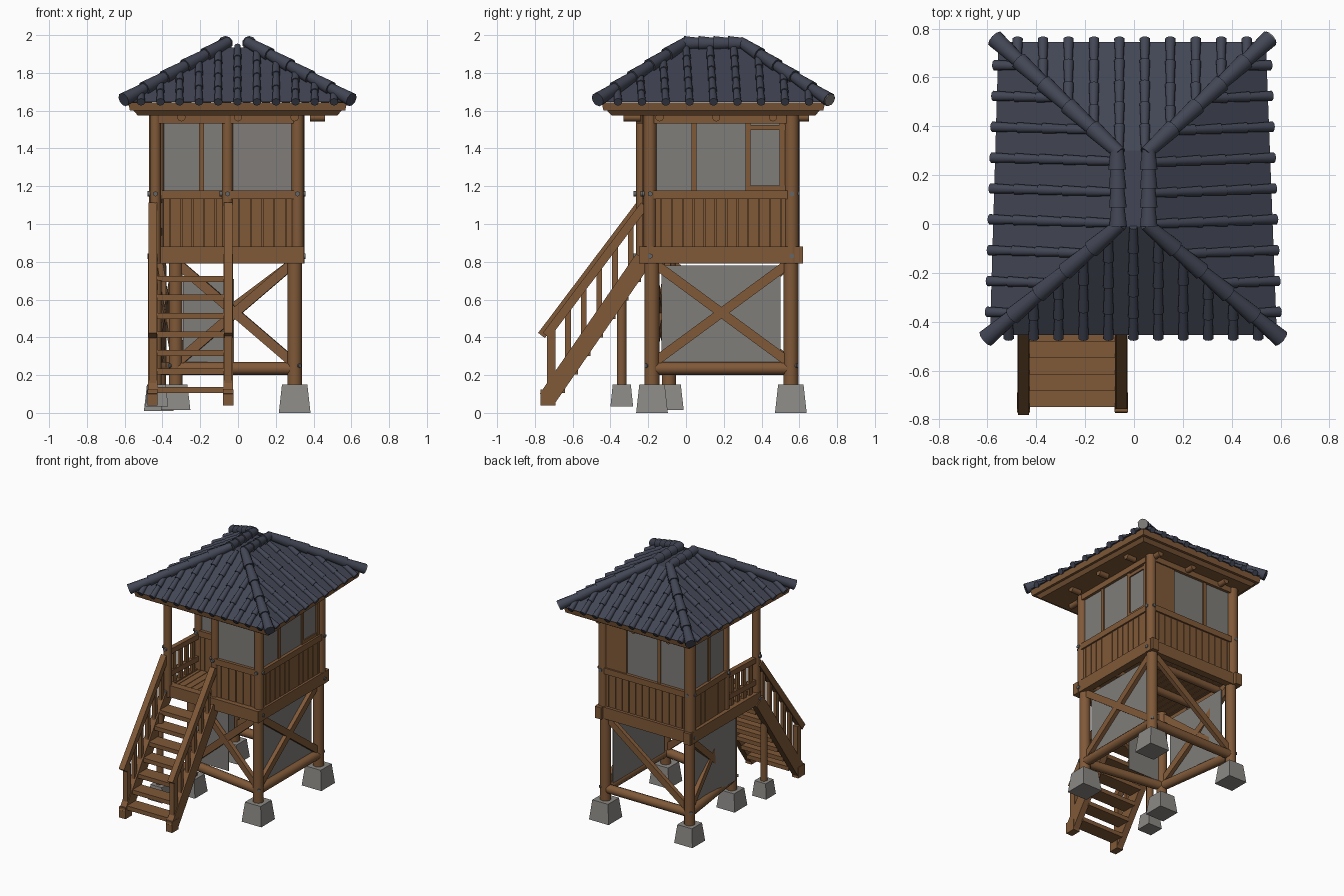
import bpy, bmesh, math
from mathutils import Vector, Matrix

if "Cube" in bpy.data.objects:
    bpy.data.objects.remove(bpy.data.objects["Cube"])


def material(name, rgb):
    m = bpy.data.materials.new(name)
    m.use_nodes = True
    m.diffuse_color = (*rgb, 1)
    m.node_tree.nodes["Principled BSDF"].inputs["Base Color"].default_value = (*rgb, 1)
    return m


WOOD = material("brown wood", (0.215, 0.1, 0.04))
SLATE = material("blue grey tile", (0.055, 0.062, 0.09))
STONE = material("grey stone", (0.26, 0.25, 0.235))
PANE = material("grey pane", (0.215, 0.205, 0.19))
IRON = material("bolt grey", (0.13, 0.13, 0.13))
parts = {}


def mesh(name, mat):
    if name not in parts:
        parts[name] = (bmesh.new(), mat)
    return parts[name][0]


def frame(a, b):
    # matrix whose z axis runs from a to b, with x kept level
    d = (b - a).normalized()
    side = Vector((1, 0, 0)) if abs(d.z) > 0.999 else d.cross(Vector((0, 0, 1))).normalized()
    up = d.cross(side)
    rot = Matrix((side, up, d)).transposed().to_4x4()
    return Matrix.Translation((a + b) / 2) @ rot


def beam(name, a, b, w, h, mat=WOOD):
    a, b = Vector(a), Vector(b)
    size = Matrix.Diagonal((w, h, (b - a).length, 1))
    bmesh.ops.create_cube(mesh(name, mat), size=1, matrix=frame(a, b) @ size)


def log(name, a, b, r1, r2=None, mat=WOOD, sides=10):
    a, b = Vector(a), Vector(b)
    geo = bmesh.ops.create_cone(mesh(name, mat), cap_ends=True, segments=sides, radius1=r1,
                                radius2=r2 or r1, depth=(b - a).length, matrix=frame(a, b))
    for f in {f for v in geo["verts"] for f in v.link_faces}:
        f.smooth = len(f.verts) == 4


def box(name, lo, hi, mat=WOOD):
    lo, hi = Vector(lo), Vector(hi)
    m = Matrix.Translation((lo + hi) / 2) @ Matrix.Diagonal((*(hi - lo), 1))
    bmesh.ops.create_cube(mesh(name, mat), size=1, matrix=m)


def frustum(name, low, high, mat):
    # closed solid between two four-cornered outlines
    bm = mesh(name, mat)
    lo = [bm.verts.new(p) for p in low]
    hi = [bm.verts.new(p) for p in high]
    bm.faces.new(lo[::-1])
    bm.faces.new(hi)
    for i in range(4):
        j = (i + 1) % 4
        bm.faces.new((lo[i], lo[j], hi[j], hi[i]))


def at(p, z):
    return Vector((p[0], p[1], z))


def mix(a, b, t):
    return Vector(a).lerp(Vector(b), t)


# Plan points of the tower
FR, BR, BL = (0.315, -0.19), (0.315, 0.56), (-0.43, 0.56)
PORCH, DOOR, INNER, SIDE = (-0.437, -0.235), (-0.055, -0.2), (-0.06, 0.12), (-0.42, 0.12)
FOOT_FR, FOOT_BR, FOOT_BL, FOOT_IN = (0.30, -0.18), (0.30, 0.555), (-0.42, 0.555), (-0.33, -0.09)

# Stone footings and lower posts
for p, s, r, low, top in [(FOOT_FR, 0.084, 0.04, 0, 0.82), (FOOT_BR, 0.084, 0.04, 0, 0.82),
                          (FOOT_BL, 0.078, 0.04, 0.01, 0.82), (FOOT_IN, 0.078, 0.038, 0.015, 0.82),
                          ((-0.43, -0.34), 0.06, 0.026, 0.035, 0.70)]:
    turn = Matrix.Translation((p[0], p[1], 0.075 + low / 2)) @ Matrix.Rotation(math.pi / 4, 4, "Z")
    bmesh.ops.create_cone(mesh("stone_footings", STONE), cap_ends=True, segments=4, radius1=s * 1.414,
                          radius2=s * 1.13, depth=0.15 - low, matrix=turn)
    log("lower_posts", at(p, 0.14), at(p, top), r)

# Cross braces, low rails and bolts; the back has a single diagonal
for a, b in [(FOOT_FR, FOOT_BR), (FOOT_BR, FOOT_BL), (FOOT_BL, FOOT_IN), (FOOT_IN, FOOT_FR)]:
    log("low_rails", at(a, 0.235), at(b, 0.235), 0.034)
    beam("cross_braces", at(a, 0.80), at(b, 0.26), 0.032, 0.05)
    if a != FOOT_BR:
        beam("cross_braces", at(a, 0.26), at(b, 0.80), 0.03, 0.05)
    c = Vector((0.0, 0.17, 0.25))
    out = (at(a, 0.25) - c).normalized() * 0.045
    log("lower_bolts", at(a, 0.25), at(a, 0.25) + out, 0.012, mat=IRON, sides=6)

# Panels behind the side braces and beside the stairs
box("lower_panels", (0.275, -0.13, 0.21), (0.281, 0.50, 0.78), PANE)
box("lower_panels", (-0.385, -0.06, 0.24), (-0.379, 0.50, 0.78), PANE)
box("lower_panels", (-0.29, -0.085, 0.26), (-0.02, -0.079, 0.71), PANE)

# Floor boards and floor beams
for i in range(14):
    x = -0.44 + i * 0.0545
    box("floor_boards", (x, -0.22, 0.835), (x + 0.05, 0.56, 0.87))
for y in (-0.12, 0.15, 0.42):
    log("floor_joists", (-0.45, y, 0.82), (0.33, y, 0.82), 0.03)
for a, b in [((0.32, -0.25), (0.32, 0.62)), ((-0.44, -0.25), (-0.44, 0.62)),
             ((-0.47, 0.57), (0.35, 0.57)), ((-0.47, -0.22), (0.35, -0.22))]:
    beam("floor_beams", at(a, 0.835), at(b, 0.835), 0.055, 0.09)

# Upper posts with bolts at the joints
for p, low, r in [(FR, 0.79, 0.034), (BR, 0.79, 0.038), (BL, 0.79, 0.042), (PORCH, 0.79, 0.03),
                  (DOOR, 0.79, 0.03), (SIDE, 0.79, 0.03), (INNER, 0.86, 0.026)]:
    log("upper_posts", at(p, low), at(p, 1.60), r)
    if p != INNER:
        sx = 1 if p[0] > 0 else -1
        sy = 1 if p[1] > 0.3 else -1
        for z in (0.83, 1.16):
            log("upper_bolts", (p[0], p[1], z), (p[0] + sx * 0.042, p[1], z), 0.014, mat=IRON, sides=6)
            log("upper_bolts", (p[0], p[1], z), (p[0], p[1] + sy * 0.042, z), 0.014, mat=IRON, sides=6)

# Walls: planks, sill, header, panes and mullions
for a, b, bars in [(DOOR, FR, []), (FR, BR, [0.31, 0.69]), (BR, BL, [0.26, 0.65]),
                   (BL, SIDE, [0.5]), (SIDE, INNER, [0.63]), (INNER, DOOR, [])]:
    length = (at(b, 0) - at(a, 0)).length
    n = round(length / 0.058)
    for i in range(n):
        p = mix(at(a, 0), at(b, 0), (i + 0.5) / n)
        beam("wall_planks", at(p, 0.87), at(p, 1.15), *((length / n - 0.005, 0.03) if abs(a[1] - b[1]) < 0.1
                                                       else (0.03, length / n - 0.005)))
    beam("wall_lining", at(a, 1.01), at(b, 1.01), 0.012, 0.27)
    beam("window_sills", at(a, 1.155), at(b, 1.155), 0.055, 0.046)
    beam("window_headers", at(a, 1.565), at(b, 1.565), 0.05, 0.065)
    beam("window_panes", at(a, 1.355), at(b, 1.355), 0.008, 0.36, PANE)
    for t in bars:
        p = mix(at(a, 0), at(b, 0), t)
        beam("window_bars", at(p, 1.17), at(p, 1.54), 0.026, 0.026)
for z in (1.19, 1.51):
    beam("window_bars", (0.315, 0.34, z), (0.315, 0.53, z), 0.026, 0.026)
box("window_bars", (0.30, 0.495, 1.17), (0.33, 0.525, 1.54))
box("back_boarding", (0.13, 0.545, 1.17), (0.31, 0.575, 1.54))

# Porch railing and porch headers
for z in (0.96, 1.13):
    beam("porch_railing", at(PORCH, z), at(SIDE, z), 0.035, 0.04)
for i in range(4):
    p = mix(at(PORCH, 0), at(SIDE, 0), 0.2 + 0.2 * i)
    beam("porch_railing", at(p, 0.87), at(p, 1.12), 0.02, 0.035)
for a, b in [(PORCH, DOOR), (PORCH, SIDE)]:
    beam("porch_headers", at(a, 1.565), at(b, 1.565), 0.05, 0.065)

# Stairs: stringers, treads, handrails and balusters
for x, shift in ((-0.452, 0), (-0.052, 0.025)):
    beam("stair_stringers", (x, -0.735, 0.075), (x, -0.225, 0.815), 0.05, 0.095)
    box("stair_stringers", (x - 0.027, -0.77, 0.04), (x + 0.027, -0.69, 0.125))
    beam("handrails", (x, -0.765 + shift, 0.41), (x, -0.245 + shift, 1.10), 0.045, 0.045)
    box("handrails", (x - 0.02, -0.735, 0.10), (x + 0.02, -0.69, 0.44))
    for i in range(5):
        y = -0.625 + i * 0.083
        z = 0.41 + (y + 0.765 - shift) * 1.32
        box("balusters", (x - 0.013, y - 0.015, z - 0.30), (x + 0.013, y + 0.015, z))
for i in range(7):
    y, z = -0.70 + i * 0.067, 0.12 + i * 0.098
    box("stair_treads", (-0.43, y - 0.05, z - 0.016), (-0.07, y + 0.06, z + 0.016))

# Roof outline, eaves boards and log ends below them
EAVE = [Vector(p) for p in [(-0.59, -0.455, 1.645), (0.585, -0.455, 1.645), (0.54, 0.745, 1.645), (-0.555, 0.745, 1.645)]]
RIDGE = [Vector(p) for p in [(-0.065, -0.01, 1.935), (0.06, -0.01, 1.935), (0.06, 0.30, 1.935), (-0.07, 0.30, 1.935)]]
CENTRE = Vector((0, 0.145, 0))


def outline(scale, z):
    return [at(CENTRE + (p - CENTRE) * scale, z) for p in EAVE]


frustum("eaves_boards", outline(0.97, 1.60), outline(0.985, 1.642), WOOD)
frustum("eaves_soffit", outline(0.90, 1.575), outline(0.94, 1.602), WOOD)
for t in (-0.3, 0.0, 0.3):
    for s in (-1, 1):
        log("eaves_log_ends", (s * 0.38, 0.16 + t, 1.565), (s * 0.46, 0.16 + t, 1.565), 0.022)
        log("eaves_log_ends", (t, 0.16 + s * 0.40, 1.565), (t, 0.16 + s * 0.49, 1.565), 0.022)

# Roof slopes
frustum("roof_slopes", EAVE, RIDGE, SLATE)


def tile_run(name, a, b, r, step):
    # overlapping tapered tiles climbing from a to b
    n = max(1, round((b - a).length / step))
    for i in range(n):
        p, q = mix(a, b, i / n), mix(a, b, (i + 1.12) / n)
        log(name, p, q, r * 1.12, r * 0.82, SLATE)


# Tile rows climb each slope until they meet a hip or the ridge
for i, rows in enumerate((11, 9, 10, 9)):
    e0, e1, r0, r1 = EAVE[i], EAVE[(i + 1) % 4], RIDGE[i], RIDGE[(i + 1) % 4]
    along = e1 - e0
    p0, p1 = [(r - e0).dot(along) / along.length_squared for r in (r0, r1)]
    inward = r0 - mix(e0, e1, p0)
    lift = Vector((0, 0, 0.008))
    for k in range(rows):
        t = (k + 0.75) / (rows + 0.5)
        base = mix(e0, e1, t)
        f = min(0.97, t / p0, (1 - t) / (1 - p1))
        tile_run("roof_tile_rows", base - inward * 0.025 + lift, base + inward * f + lift, 0.02, 0.115)

# Hip and ridge caps, with a grey plug in one hip end
up = Vector((0, 0, 0.022))
for e, r in zip(EAVE, RIDGE):
    tile_run("hip_caps", e + (e - r) * 0.03 + up, r + up, 0.034, 0.16)
for a, b in ((0, 3), (1, 2)):
    tile_run("ridge_caps", RIDGE[a] + up, RIDGE[b] + up, 0.034, 0.085)
tip = EAVE[2] + (EAVE[2] - RIDGE[2]) * 0.03 + up
log("hip_end_plug", tip, tip + (EAVE[2] - RIDGE[2]).normalized() * 0.006, 0.034, mat=PANE)

for name, (bm, mat) in parts.items():
    bmesh.ops.recalc_face_normals(bm, faces=bm.faces)
    data = bpy.data.meshes.new(name)
    bm.to_mesh(data)
    bm.free()
    data.materials.append(mat)
    bpy.context.collection.objects.link(bpy.data.objects.new(name, data))
